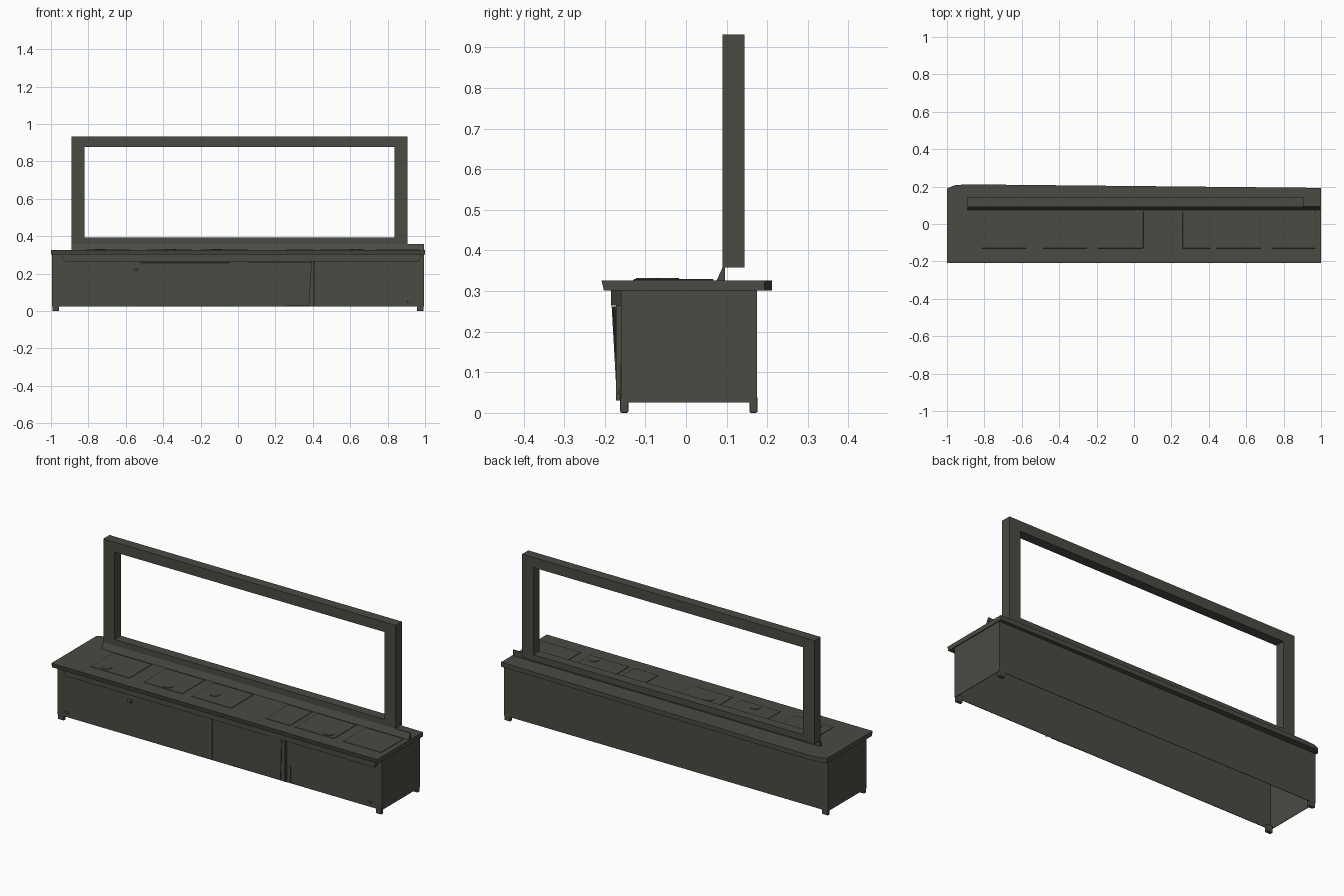
import bpy, bmesh, math

old = bpy.data.objects.get("Cube")
if old:
    bpy.data.objects.remove(old)

charcoal = bpy.data.materials.new("charcoal_grey")
charcoal.use_nodes = True
COLOUR = (0.07, 0.07, 0.058, 1)
charcoal.diffuse_color = COLOUR
charcoal.node_tree.nodes["Principled BSDF"].inputs["Base Color"].default_value = COLOUR


def finish(name, bm, bevel=0):
    bmesh.ops.recalc_face_normals(bm, faces=bm.faces)
    mesh = bpy.data.meshes.new(name)
    bm.to_mesh(mesh)
    bm.free()
    mesh.materials.append(charcoal)
    obj = bpy.data.objects.new(name, mesh)
    bpy.context.collection.objects.link(obj)
    if bevel:
        mod = obj.modifiers.new("soft_edges", "BEVEL")
        mod.width, mod.segments = bevel, 2
    return obj


def box(name, x, y, z, bevel=0):
    bm = bmesh.new()
    bmesh.ops.create_cube(bm, size=1)
    for v in bm.verts:
        for i, (lo, hi) in enumerate((x, y, z)):
            v.co[i] = lo if v.co[i] < 0 else hi
    return finish(name, bm, bevel)


def prism(name, points, offset):
    """Extrude a flat polygon of 3D points along an offset."""
    bm = bmesh.new()
    face = bm.faces.new([bm.verts.new(p) for p in points])
    out = bmesh.ops.extrude_face_region(bm, geom=[face])
    moved = [g for g in out["geom"] if isinstance(g, bmesh.types.BMVert)]
    bmesh.ops.translate(bm, verts=moved, vec=offset)
    return finish(name, bm)


def disc(name, x, y, z, radius, height):
    bm = bmesh.new()
    bmesh.ops.create_cone(bm, cap_ends=True, segments=24, radius1=radius,
                          radius2=radius, depth=height)
    bmesh.ops.translate(bm, verts=bm.verts, vec=(x, y, z))
    return finish(name, bm)


# Cabinet shell, open underneath
shell = box("cabinet_shell", (-0.995, 0.995), (-0.16, 0.175), (0.025, 0.302))
bm = bmesh.new()
bm.from_mesh(shell.data)
bm.faces.ensure_lookup_table()
bmesh.ops.delete(bm, geom=[f for f in bm.faces if f.normal.z < -0.5], context="FACES")
bm.to_mesh(shell.data)
bm.free()
wall = shell.modifiers.new("wall_thickness", "SOLIDIFY")
wall.thickness = 0.004

# Feet
for side, sx in (("right", -1), ("left", 1)):
    for end, y in (("front", -0.152), ("back", 0.166)):
        x = sx * 0.975
        box(f"{end}_{side}_foot", (x - 0.018, x + 0.018), (y - 0.01, y + 0.01),
            (0, 0.04), 0.004)

# Countertop with an undercut front edge and a cut back corner
outline = [(-1, -0.208), (1, -0.208), (1, 0.193), (-0.9, 0.212), (-0.96, 0.207), (-1, 0.19)]
top = prism("countertop", [(x, y, 0.301) for x, y in outline], (0, 0, 0.025))
for v in top.data.vertices:
    if v.co.y < -0.2 and v.co.z < 0.31:
        v.co.y += 0.006

# Rail under the front edge, with slanted ends
prism("front_rail", [(-0.95, -0.185, 0.302), (0.98, -0.185, 0.302),
                     (0.965, -0.185, 0.264), (-0.925, -0.185, 0.264)], (0, 0.026, 0))

# Sloped backsplash behind the work area
prism("backsplash", [(-0.89, 0.075, 0.325), (-0.89, 0.09, 0.358),
                     (-0.89, 0.096, 0.358), (-0.89, 0.096, 0.325)], (1.885, 0, 0))

# Upright open frame
bm = bmesh.new()
rings = []
for y in (0.09, 0.144):
    for x0, x1, z0, z1 in ((-0.89, 0.905, 0.358, 0.932), (-0.82, 0.836, 0.392, 0.876)):
        rings.append([bm.verts.new((x, y, z)) for x, z in
                      ((x0, z0), (x1, z0), (x1, z1), (x0, z1))])
front_out, front_in, back_out, back_in = rings
for a, b in ((front_out, front_in), (back_out, back_in),
             (front_out, back_out), (front_in, back_in)):
    for i in range(4):
        j = (i + 1) % 4
        bm.faces.new((a[i], a[j], b[j], b[i]))
finish("upright_frame", bm)

# Raised worktop panels with round drains
panels = [(-0.815, -0.575), (-0.49, -0.25), (-0.195, 0.05),
          (0.26, 0.41), (0.44, 0.68), (0.735, 0.97)]
for i, (x0, x1) in enumerate(panels, 1):
    box(f"worktop_panel_{i}", (x0, x1), (-0.13, 0.068), (0.32, 0.3295), 0.003)
for i, (x, y) in enumerate(((-0.74, -0.09), (-0.36, -0.095), (-0.11, -0.045), (0.63, -0.095)), 1):
    disc(f"drain_{i}", x, y, 0.329, 0.028, 0.006)

# Right door shut, left door leaning slightly out
box("right_door", (-0.525, -0.045), (-0.1645, -0.159), (0.03, 0.258), 0.001)
prism("left_door", [(-0.04, -0.164, 0.03), (0.38, -0.17, 0.03),
                    (0.395, -0.183, 0.262), (-0.04, -0.164, 0.262)], (0, 0.003, 0))
box("door_post", (0.405, 0.412), (-0.172, -0.159), (0.03, 0.27))
box("door_trim", (0.418, 0.437), (-0.163, -0.158), (0.03, 0.12))

# Catch and small lower hinges
box("door_catch", (-0.56, -0.535), (-0.176, -0.158), (0.213, 0.228), 0.003)
for side, x in (("right", -0.94), ("left", 0.92)):
    box(f"{side}_hinge", (x - 0.013, x + 0.013), (-0.166, -0.158), (0.045, 0.056), 0.003)
